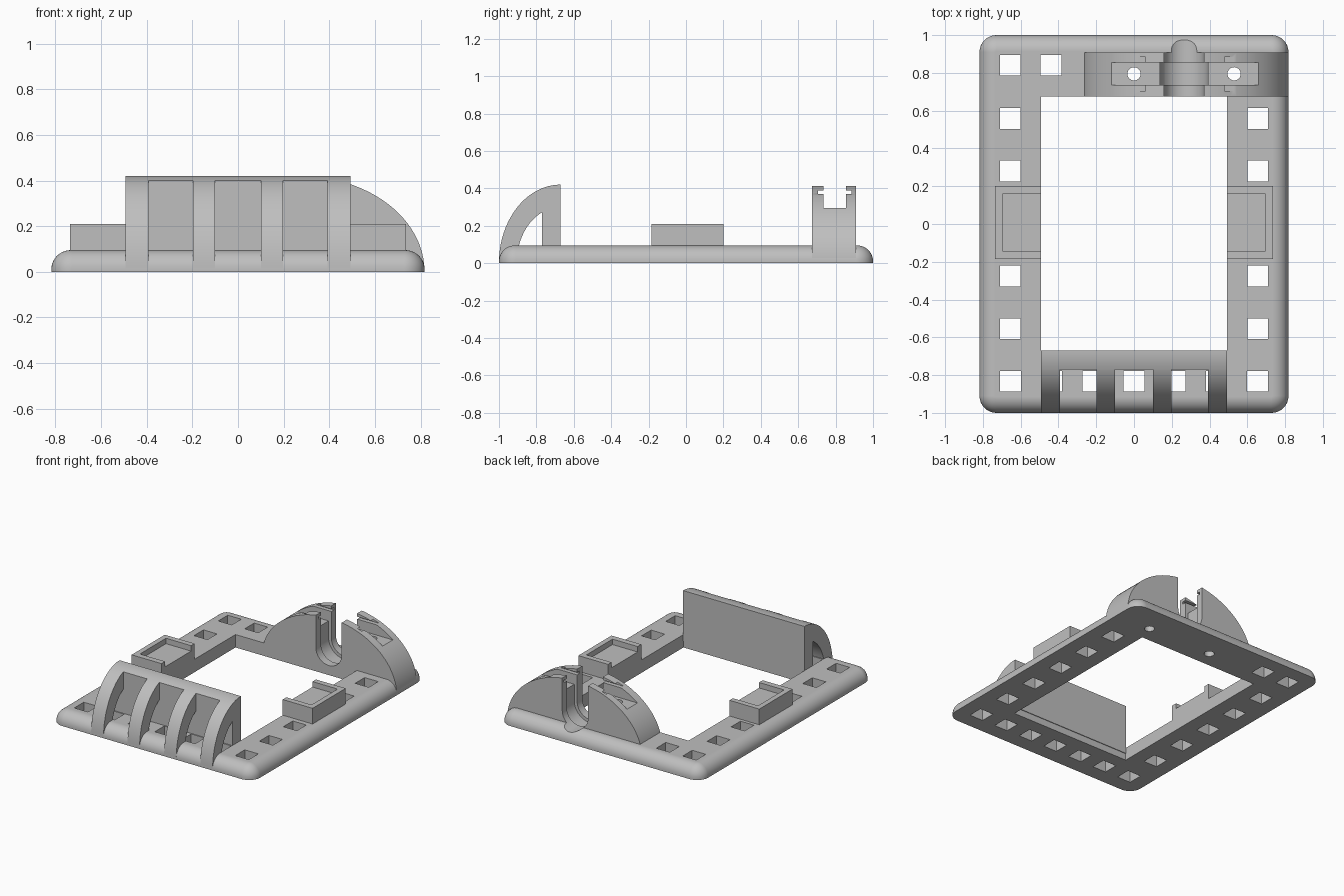
import bpy, bmesh
from math import sin, cos, pi, radians, sqrt

cube = bpy.data.objects.get("Cube")
if cube:
    bpy.data.objects.remove(cube, do_unlink=True)

grey = bpy.data.materials.new("light_grey")
grey.use_nodes = True
COLOUR = (0.52, 0.52, 0.52, 1)
grey.diffuse_color = COLOUR
grey.node_tree.nodes["Principled BSDF"].inputs["Base Color"].default_value = COLOUR

parts = []


def finish(name, bm, cutter=False):
    bmesh.ops.recalc_face_normals(bm, faces=bm.faces)
    mesh = bpy.data.meshes.new(name)
    bm.to_mesh(mesh)
    bm.free()
    mesh.materials.append(grey)
    ob = bpy.data.objects.new(name, mesh)
    bpy.context.scene.collection.objects.link(ob)
    if cutter:
        ob.hide_render = True
    else:
        parts.append(ob)
    return ob


def loft(bm, rings):
    """Join closed rings of points and cap both ends."""
    rings = [[bm.verts.new(p) for p in ring] for ring in rings]
    n = len(rings[0])
    for a, b in zip(rings, rings[1:]):
        for i in range(n):
            j = (i + 1) % n
            bm.faces.new((a[i], a[j], b[j], b[i]))
    bm.faces.new(rings[0])
    bm.faces.new(rings[-1])


def prism(bm, profile, axis, lo, hi):
    """Extrude a 2D profile along one axis."""
    place = {"x": lambda u, v, w: (w, u, v),
             "y": lambda u, v, w: (u, w, v),
             "z": lambda u, v, w: (u, v, w)}[axis]
    loft(bm, [[place(u, v, w) for u, v in profile] for w in (lo, hi)])


def box(bm, x0, x1, y0, y1, z0, z1):
    prism(bm, [(x0, y0), (x1, y0), (x1, y1), (x0, y1)], "z", z0, z1)


def arc(cx, cy, a, b, start, end, steps):
    return [(cx + a * cos(start + (end - start) * i / steps),
             cy + b * sin(start + (end - start) * i / steps))
            for i in range(steps + 1)]


def cut(ob, cutters):
    """Subtract the cutters and bake the result."""
    for c in cutters:
        mod = ob.modifiers.new("cut", "BOOLEAN")
        mod.operation = "DIFFERENCE"
        mod.solver = "EXACT"
        mod.object = c
    bpy.context.view_layer.update()
    graph = bpy.context.evaluated_depsgraph_get()
    mesh = bpy.data.meshes.new_from_object(ob.evaluated_get(graph))
    ob.modifiers.clear()
    ob.data = mesh


# Main dimensions
TOP = 0.095
IN_X, IN_Y = 0.493, 0.675
MOUNT_X, MOUNT_Y = 0.27, 0.795

# Base frame: rounded rectangle with a rounded upper edge
def rounded_rect(inset, z, r=0.09):
    pts = []
    for k, (sx, sy) in enumerate([(1, 1), (-1, 1), (-1, -1), (1, -1)]):
        pts += arc(sx * (0.818 - r), sy * (1 - r), r - inset, r - inset,
                   k * pi / 2, (k + 1) * pi / 2, 8)
    return [(x, y, z) for x, y in pts]


bm = bmesh.new()
R = 0.085
rings = [rounded_rect(0, 0)]
for i in range(11):
    t = i / 10 * pi / 2
    rings.append(rounded_rect(R - R * cos(t), TOP - R + R * sin(t)))
loft(bm, rings)
frame = finish("base_frame", bm)

# Cutters: central opening and rows of square holes
bm = bmesh.new()
box(bm, -IN_X, IN_X, -IN_Y, IN_Y, -0.1, 0.3)
centres = [(0.218 * i, -0.832) for i in range(-3, 4)]
centres += [(s * 0.655, -0.832 + 0.278 * j) for s in (-1, 1) for j in range(1, 6)]
centres += [(-0.655, 0.84), (-0.44, 0.84)]
H = 0.055
for x, y in centres:
    box(bm, x - H, x + H, y - H, y + H, -0.1, 0.3)
hole_cutter = finish("hole_cutter", bm, True)

# Cutters: shaft cradle, its wider middle groove, screw holes and strap slots
def cradle(name, r, y0, y1):
    bm = bmesh.new()
    prof = [(MOUNT_X - 0.005 + r, 0.6)]
    prof += arc(MOUNT_X - 0.005, 0.175, r, r, 0, -pi, 24)
    prof.append((MOUNT_X - 0.005 - r, 0.6))
    prism(bm, prof, "y", y0, y1)
    return finish(name, bm, True)


cradle_cutter = cradle("cradle_cutter", 0.105, 0.5, 1.2)
groove_cutter = cradle("groove_cutter", 0.128, 0.735, 0.855)

bm = bmesh.new()
for x in (0, 0.53):
    prism(bm, arc(x, MOUNT_Y, 0.035, 0.035, 0, 2 * pi * 23 / 24, 23), "z", -0.1, 0.6)
screw_cutter = finish("screw_cutter", bm, True)

bm = bmesh.new()
box(bm, -0.5, 1, 0.735, 0.855, 0.295, 0.6)
channel_cutter = finish("channel_cutter", bm, True)
bm = bmesh.new()
box(bm, -0.5, 1, 0.705, 0.885, 0.37, 0.388)
slot_cutter = finish("slot_cutter", bm, True)

cut(frame, [hole_cutter, cradle_cutter, groove_cutter, screw_cutter])

# Rear shaft mount: half ellipse block
bm = bmesh.new()
prism(bm, arc(MOUNT_X, 0.002, 0.547, 0.418, 0, pi, 48), "y", IN_Y, 0.908)
mount = finish("shaft_mount", bm)
cut(mount, [cradle_cutter, groove_cutter, screw_cutter, channel_cutter, slot_cutter])

# Front guard wall with a curved top edge
WALL_Y = -0.77
lean = pi - pi / 2
bm = bmesh.new()
top = [(y, 0.42 * sqrt(1 - ((y + 0.67) / 0.33) ** 2))
       for y in [WALL_Y + 0.1 * i / 6 for i in range(7)]]
prism(bm, [(-0.67, 0.05), (WALL_Y, 0.05)] + top, "x", -IN_X, IN_X)
finish("guard_wall", bm)

# Four curved ribs bracing the guard wall
rib = arc(-0.67, 0.002, 0.33, 0.418, pi, pi / 2, 20)
rib += [(-0.67, 0.3)] + arc(-0.67, 0.002, 0.235, 0.298, pi / 2, pi, 16)
for i, (x0, x1) in enumerate([(-IN_X, -0.393), (-0.198, -0.1),
                              (0.1, 0.198), (0.393, IN_X)]):
    bm = bmesh.new()
    prism(bm, rib, "x", x0, x1)
    finish("guard_rib_%d" % (i + 1), bm)

# Side pads: block with a shallow pocket open towards the middle
for side, s in (("left", 1), ("right", -1)):
    bm = bmesh.new()
    plan = [(IN_X, -0.185), (0.735, -0.185), (0.735, 0.2), (IN_X, 0.2)]
    prism(bm, [(s * x, y) for x, y in plan], "z", 0.09, 0.17)
    rim = plan + [(IN_X, 0.16), (0.697, 0.16), (0.697, -0.143), (IN_X, -0.143)]
    prism(bm, [(s * x, y) for x, y in rim], "z", 0.17, 0.21)
    bmesh.ops.remove_doubles(bm, verts=bm.verts, dist=0.0001)
    finish(side + "_pad", bm)

# Remove cutters and shade
for c in (hole_cutter, cradle_cutter, groove_cutter, screw_cutter,
          channel_cutter, slot_cutter):
    bpy.data.objects.remove(c, do_unlink=True)
bpy.ops.object.select_all(action="DESELECT")
for ob in parts:
    ob.select_set(True)
bpy.context.view_layer.objects.active = frame
bpy.ops.object.shade_smooth_by_angle(angle=radians(30))
for ob in parts:
    mod = ob.modifiers.new("flat_face_normals", "WEIGHTED_NORMAL")
    mod.keep_sharp = True
